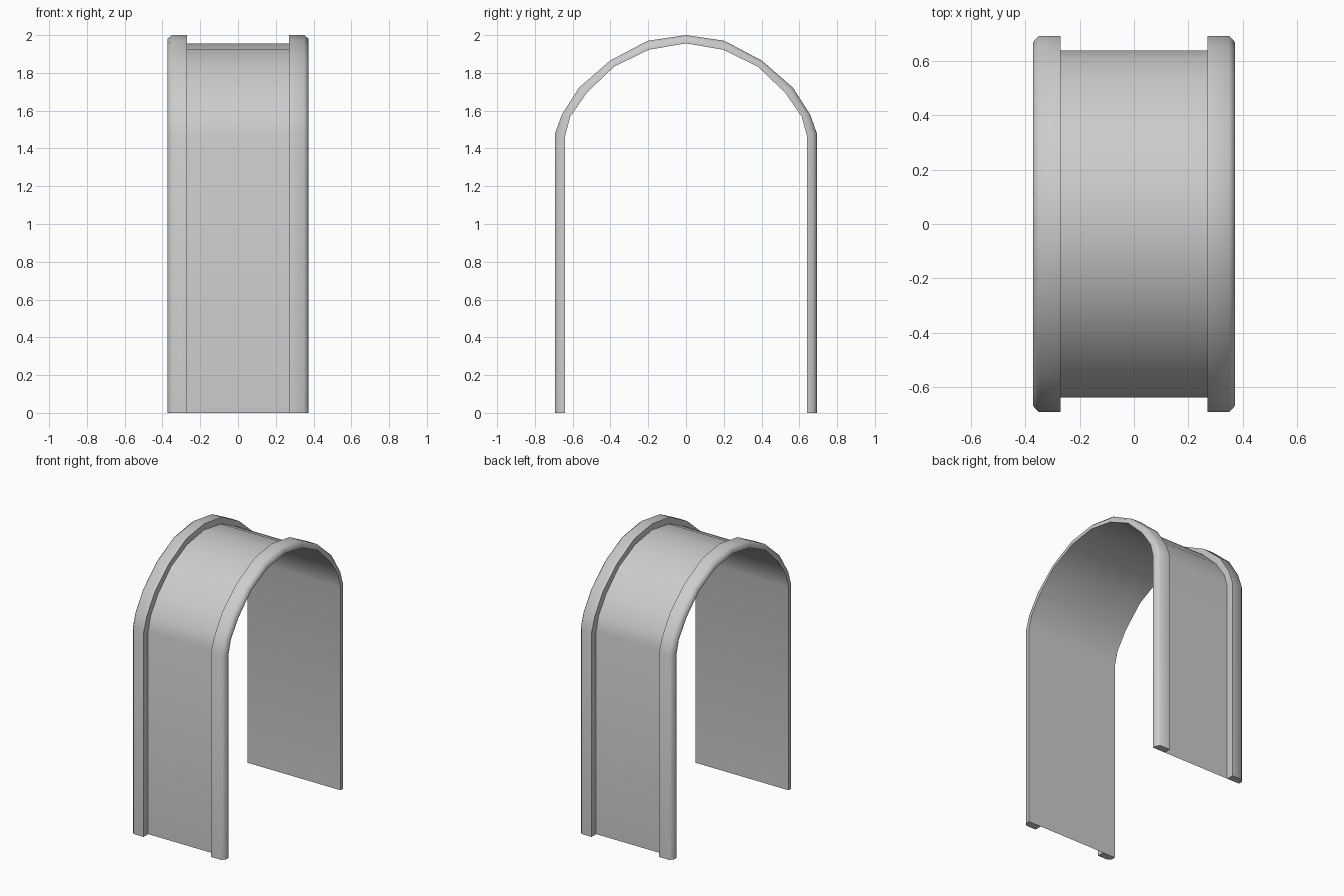
import bpy, bmesh

if "Cube" in bpy.data.objects:
    bpy.data.objects.remove(bpy.data.objects["Cube"])

# Half profiles of the arch in (y, z), foot to crown
INNER = [(.64, 0), (.64, 1.467), (.613, 1.568), (.525, 1.695), (.381, 1.833), (.196, 1.923), (0, 1.956)]
OUTER = [(.693, 0), (.693, 1.48), (.657, 1.58), (.566, 1.722), (.402, 1.865), (.203, 1.97), (0, 2)]


def full(half):
    return half + [(-y, z) for y, z in reversed(half[:-1])]


def sweep(name, section, closed):
    """Sweep (x, t) section points along the arch; t blends inner to outer."""
    bm = bmesh.new()
    rows = []
    for (yi, zi), (yo, zo) in zip(full(INNER), full(OUTER)):
        rows.append([bm.verts.new((x, yi + (yo - yi) * t, zi + (zo - zi) * t)) for x, t in section])
    n = len(section)
    for a, b in zip(rows, rows[1:]):
        for i in range(n if closed else n - 1):
            j = (i + 1) % n
            bm.faces.new((a[i], a[j], b[j], b[i]))
    if closed:
        bm.faces.new(rows[0])
        bm.faces.new(rows[-1][::-1])
        bmesh.ops.recalc_face_normals(bm, faces=bm.faces)
    else:
        bm.normal_update()
        if max(bm.faces, key=lambda f: f.calc_center_median().z).normal.z < 0:
            bmesh.ops.reverse_faces(bm, faces=bm.faces)
    mesh = bpy.data.meshes.new(name)
    bm.to_mesh(mesh)
    bm.free()
    ob = bpy.data.objects.new(name, mesh)
    bpy.context.collection.objects.link(ob)
    bpy.ops.object.select_all(action='DESELECT')
    ob.select_set(True)
    bpy.context.view_layer.objects.active = ob
    bpy.ops.object.shade_smooth_by_angle(angle=1.0)


# Thin curved panel between the rims
sweep("arch_panel", [(-.27, 0), (.27, 0)], False)

# Raised rims with a chamfered outer corner
for name, s in (("left_rim", -1), ("right_rim", 1)):
    sweep(name, [(s * .27, 0), (s * .27, 1), (s * .35, 1), (s * .372, .58), (s * .372, 0)], True)
